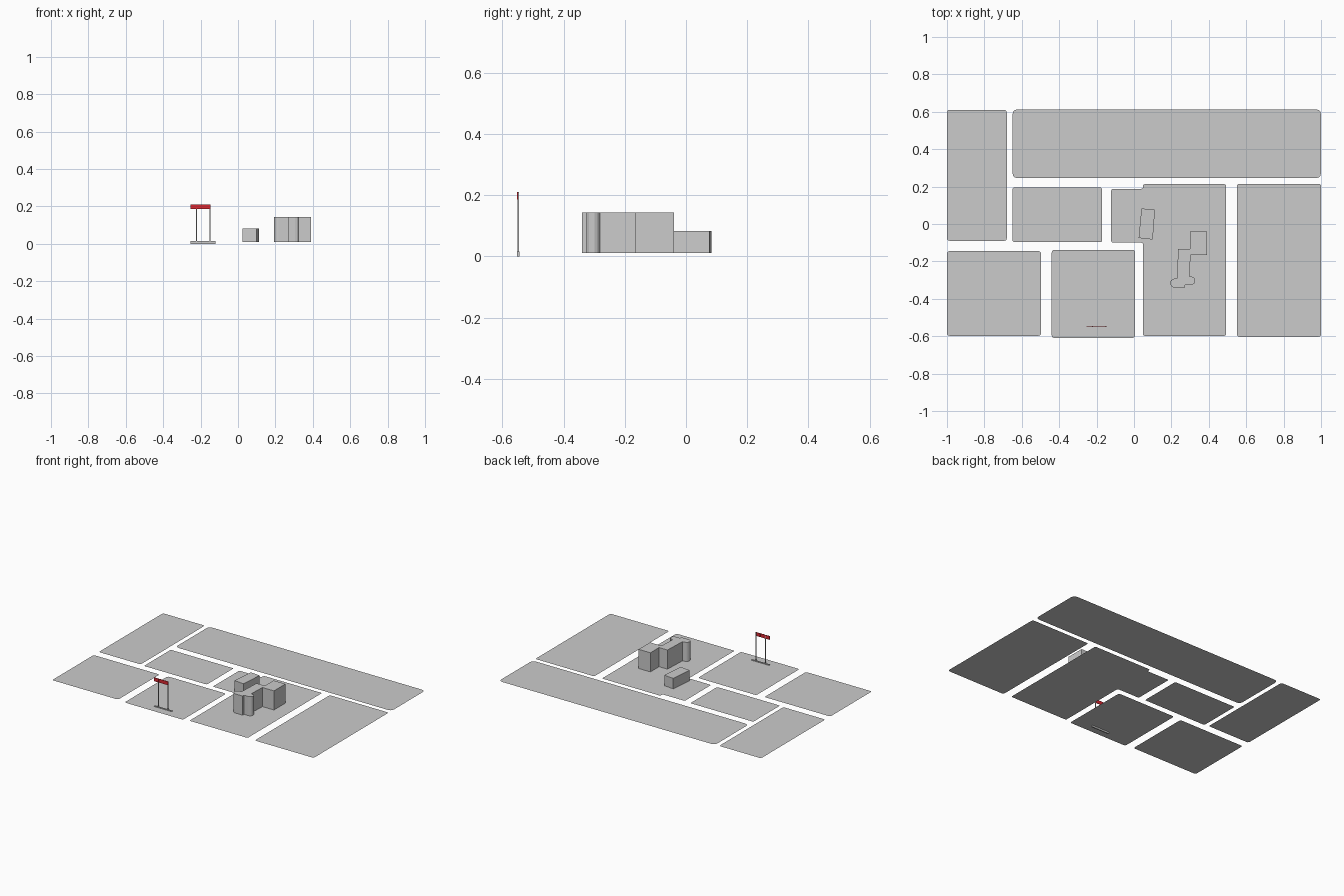
import bpy, bmesh, math

if "Cube" in bpy.data.objects:
    bpy.data.objects.remove(bpy.data.objects["Cube"])

Z = 0.011  # ground sheet height


def rounded(points, r, n=3):
    """Round the corners of a counter-clockwise polygon."""
    out = []
    for i, p in enumerate(points):
        def toward(q):
            d = math.dist(p, q)
            return (p[0] + (q[0] - p[0]) * r / d, p[1] + (q[1] - p[1]) * r / d)
        a, b = toward(points[i - 1]), toward(points[(i + 1) % len(points)])
        for k in range(n + 1):
            t = k / n
            out.append(tuple(a[j] * (1 - t) ** 2 + 2 * p[j] * t * (1 - t) + b[j] * t * t
                             for j in (0, 1)))
    return out


def prism(name, outline, z0, z1=None, material=None):
    """Flat sheet, or an extruded solid when z1 is given."""
    bm = bmesh.new()
    face = bm.faces.new([bm.verts.new((x, y, z0)) for x, y in outline])
    if z1 is not None:
        ext = bmesh.ops.extrude_face_region(bm, geom=[face], use_keep_orig=True)
        for v in ext["geom"]:
            if isinstance(v, bmesh.types.BMVert):
                v.co.z = z1
        bmesh.ops.recalc_face_normals(bm, faces=bm.faces[:])
    mesh = bpy.data.meshes.new(name)
    bm.to_mesh(mesh)
    bm.free()
    obj = bpy.data.objects.new(name, mesh)
    bpy.context.collection.objects.link(obj)
    if material:
        mesh.materials.append(material)
    return obj


def rect(x0, x1, y0, y1):
    return [(x0, y0), (x1, y0), (x1, y1), (x0, y1)]


# City blocks separated by streets
blocks = {
    "block_west": (-1.0, -0.68, -0.09, 0.61, 0.015),
    "block_north": (-0.65, 1.0, 0.245, 0.613, 0.03),
    "block_middle": (-0.65, -0.17, -0.097, 0.195, 0.012),
    "block_southwest": (-1.0, -0.497, -0.598, -0.145, 0.015),
    "block_south": (-0.44, 0.006, -0.609, -0.138, 0.015),
    "block_east": (0.55, 1.0, -0.603, 0.215, 0.015),
}
for name, (x0, x1, y0, y1, r) in blocks.items():
    prism(name, rounded(rect(x0, x1, y0, y1), r), Z)
prism("block_campus", rounded([(0.048, -0.598), (0.492, -0.598), (0.492, 0.213), (0.048, 0.213),
                               (0.048, 0.188), (-0.122, 0.188), (-0.122, -0.1), (0.048, -0.1)],
                              0.01), Z)

# Low slanted annex
prism("annex_building", [(0.025, -0.075), (0.1, -0.083), (0.112, 0.076), (0.04, 0.083)], Z, 0.083)


# Tall building: stepped wings with a rounded front
def arc(cx, cy, r, a0, a1, n=7):
    return [(cx + r * math.cos(math.radians(a0 + (a1 - a0) * i / n)),
             cy + r * math.sin(math.radians(a0 + (a1 - a0) * i / n))) for i in range(n + 1)]


main = [(0.3, -0.04), (0.3, -0.135), (0.236, -0.135), (0.23, -0.29)]
main += arc(0.217, -0.316, 0.024, 90, 270)
main += [(0.273, -0.34), (0.273, -0.325)]
main += arc(0.306, -0.303, 0.022, -90, 90)
main += [(0.298, -0.281), (0.302, -0.165), (0.39, -0.165), (0.39, -0.04)]
prism("main_building", main, Z, 0.143)

# Banner frame
prism("banner_base", rect(-0.253, -0.119, -0.552, -0.544), 0.0, 0.016)
for side, x in (("left", -0.222), ("right", -0.150)):
    prism("banner_post_" + side, rect(x - 0.002, x + 0.002, -0.55, -0.546), 0.016, 0.21)
red = bpy.data.materials.new("banner_red")
red.diffuse_color = (0.7, 0.02, 0.03, 1)
red.use_nodes = True
red.node_tree.nodes["Principled BSDF"].inputs["Base Color"].default_value = red.diffuse_color
for i in range(3):
    x = -0.254 + i * 0.036
    prism("banner_panel_%d" % (i + 1), rect(x, x + 0.035, -0.552, -0.549), 0.186, 0.211, red)
